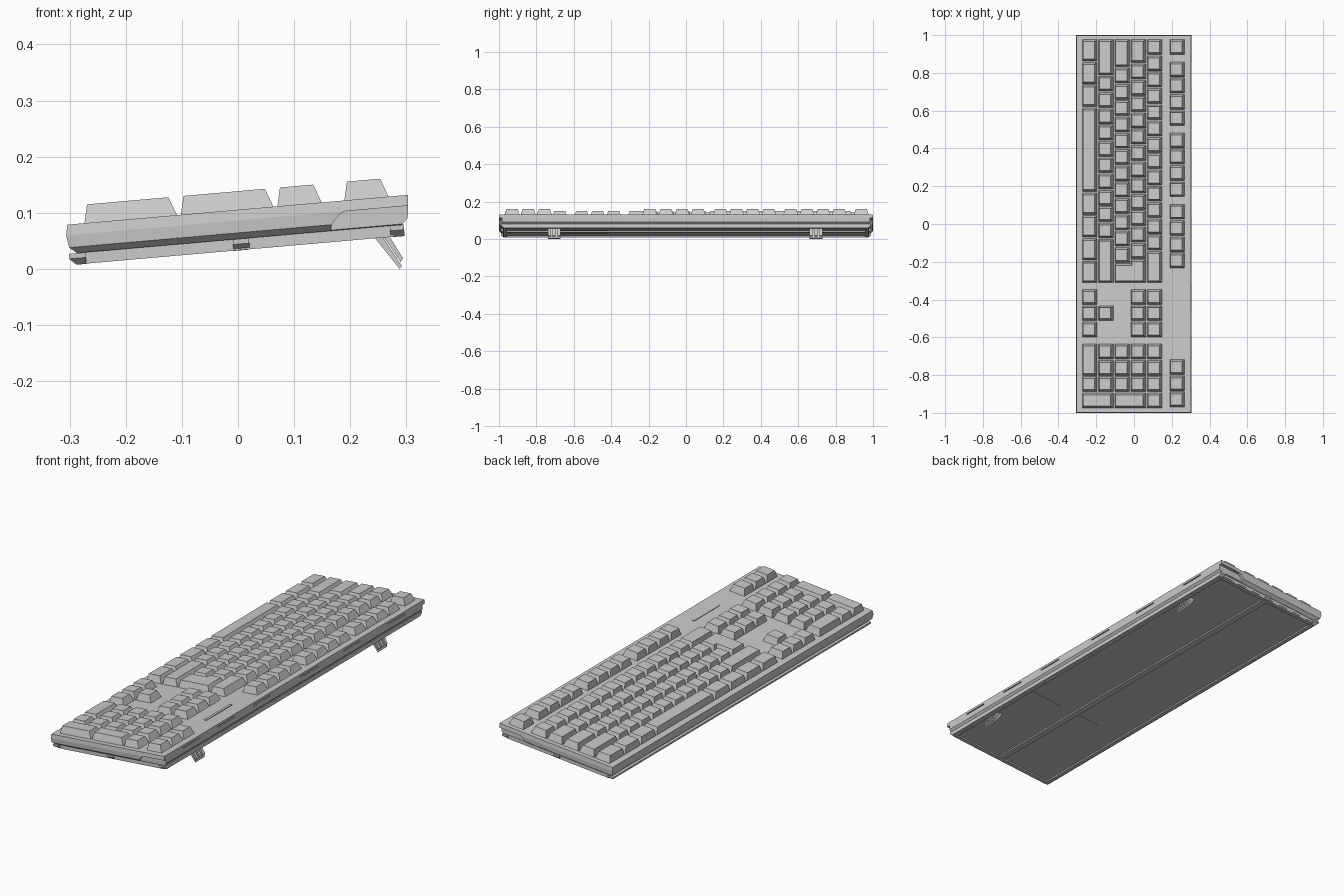
import bpy, bmesh, math
from mathutils import Matrix

if "Cube" in bpy.data.objects:
    bpy.data.objects.remove(bpy.data.objects["Cube"])

# Everything is modelled flat (u along x, w along z) and then tilted 5 degrees
TILT = Matrix.Rotation(math.radians(-5), 4, 'Y')
P = 0.0863            # key pitch
PLATE = 0.105         # height of the key plate before tilting


def finish(name, bm, tilt=True):
    bmesh.ops.recalc_face_normals(bm, faces=bm.faces)
    if tilt:
        bmesh.ops.transform(bm, matrix=TILT, verts=bm.verts)
    me = bpy.data.meshes.new(name)
    bm.to_mesh(me)
    bm.free()
    ob = bpy.data.objects.new(name, me)
    bpy.context.collection.objects.link(ob)
    return ob


def loft(bm, rings):
    """Closed solid through rings with equal vertex counts."""
    vs = [[bm.verts.new(p) for p in r] for r in rings]
    n = len(vs[0])
    for a, b in zip(vs, vs[1:]):
        for i in range(n):
            bm.faces.new((a[i], a[(i + 1) % n], b[(i + 1) % n], b[i]))
    bm.faces.new(vs[0])
    bm.faces.new(vs[-1])


def rect(u0, u1, y0, y1, w):
    return [(u0, y0, w), (u1, y0, w), (u1, y1, w), (u0, y1, w)]


def box(bm, u0, u1, y0, y1, w0, w1):
    loft(bm, [rect(u0, u1, y0, y1, w0), rect(u0, u1, y0, y1, w1)])


def prism(bm, profile, y0, y1):
    loft(bm, [[(u, y, w) for u, w in profile] for y in (y0, y1)])


# Upper case: slightly bulged sides and an undercut chamfer
bm = bmesh.new()
loft(bm, [rect(u0, u1, -h, h, w) for u0, u1, h, w in (
    (-.283, .298, .982, .053), (-.2965, .309, .998, .064),
    (-.300, .312, 1.0, .086), (-.296, .313, .998, PLATE))])
case = finish("upper_case", bm)

# Cutter: curved notches at both ends and vent slots along the back
bm = bmesh.new()
notch = [(.168, .045), (.173, .064), (.180, .072), (.188, .080), (.198, .0857),
         (.34, .0857), (.34, .045)]
for s in (-1, 1):
    prism(bm, notch, s * .984, s * 1.05)
for y in (-.795, -.525, -.25, .115, .44, .785):
    box(bm, .306, .33, y - .065, y + .065, .089, .094)
cutter = finish("case_cutter", bm)
cutter.hide_render = True
mod = case.modifiers.new("cut", 'BOOLEAN')
mod.object = cutter
mod.operation = 'DIFFERENCE'
mod.solver = 'EXACT'
dg = bpy.context.evaluated_depsgraph_get()
cut_mesh = bpy.data.meshes.new_from_object(case.evaluated_get(dg))
case.modifiers.clear()
case.data = cut_mesh
bpy.data.objects.remove(cutter)

# Lower tray: floor, rim and rails
bm = bmesh.new()
box(bm, -.283, .298, -.978, .978, .040, .055)
finish("lower_tray", bm)

bm = bmesh.new()
for s in (-1, 1):
    box(bm, -.27, .285, s * .957, s * .977, .033, .041)
finish("tray_end_rims", bm)

bm = bmesh.new()
for u0, u1 in ((-.298, -.268), (-.005, .024), (.276, .301)):
    edge = .0 if u0 > -.1 else .012
    loft(bm, [rect(u0 + edge, u1, -.972, .972, .0325),
              rect(u0, u1, -.988, .988, .044),
              rect(u0, u1, -.988, .988, .053)])
finish("tray_rails", bm)

# Shallow panels on the underside
bm = bmesh.new()
box(bm, .10, .276, -.72, -.42, .037, .041)
box(bm, -.13, -.005, -.72, -.42, .037, .041)
finish("bottom_panels", bm)

# Fold-out feet: a plate and three prongs each, modelled in world space
for side, yc in (("right", -.705), ("left", .695)):
    bm = bmesh.new()
    prism(bm, [(.240, .060), (.252, .066), (.292, .005), (.288, .0)], yc - .034, yc + .034)
    for d in (-.026, 0, .026):
        prism(bm, [(.252, .068), (.262, .071), (.294, .019), (.290, .012)],
              yc + d - .008, yc + d + .008)
    box(bm, .246, .262, yc - .034, yc + .034, .056, .072)
    finish(side + "_fold_out_foot", bm, tilt=False)

# Keys: tapered caps; each corner is (u, y, side facing u, side facing y)
GAP = .003


def cap(bm, corners):
    base, top = [], []
    for u, y, su, sy in corners:
        u, y = u - su * GAP, y - sy * GAP
        base.append((u, y, PLATE - .002))
        top.append((u - su * (.013 if su > 0 else .008), y - sy * .011, PLATE + .033))
    loft(bm, [base, top])


def key(bm, u0, y_left, wide=1, deep=1):
    u1, y0 = u0 + deep * P, y_left - wide * P
    cap(bm, [(u0, y0, -1, -1), (u1, y0, 1, -1), (u1, y_left, 1, 1), (u0, y_left, -1, 1)])


def key_row(bm, u0, y, widths):
    for k in widths:
        key(bm, u0, y, k)
        y -= k * P


ROW = [-.269 + i * P for i in range(5)]   # space row .. number row
F_ROW = .196
LEFT, NAV, PAD = .98, -.343, -.632

bm = bmesh.new()
key_row(bm, ROW[0], LEFT, [1.4] * 3 + [5.2] + [1.4] * 4)
key_row(bm, ROW[1], LEFT, [2.25] + [1] * 10 + [2.75])
key_row(bm, ROW[2], LEFT, [1.75] + [1] * 12)
key_row(bm, ROW[3], LEFT, [1.5] + [1] * 12)
key_row(bm, ROW[4], LEFT, [1] * 13 + [2])
finish("main_keys", bm)

# L-shaped enter key
bm = bmesh.new()
y_end, y_hi, y_lo = LEFT - 15 * P, LEFT - 13.5 * P, LEFT - 13.75 * P
cap(bm, [(ROW[2], y_end, -1, -1), (ROW[4], y_end, 1, -1), (ROW[4], y_hi, 1, 1),
         (ROW[3], y_hi, -1, 1), (ROW[3], y_lo, -1, 1), (ROW[2], y_lo, -1, 1)])
finish("enter_key", bm)

bm = bmesh.new()
key(bm, F_ROW, LEFT)
for y in (.862, .486, .108):
    key_row(bm, F_ROW, y, [1] * 4)
key_row(bm, F_ROW, -.714, [1] * 3)
finish("function_keys", bm)

bm = bmesh.new()
for r in (0, 3, 4):
    key_row(bm, ROW[r], NAV, [1] * 3)
key(bm, ROW[1], NAV - P)
finish("navigation_keys", bm)

bm = bmesh.new()
key_row(bm, ROW[0], PAD, [2, 1])
for r in (1, 2, 3):
    key_row(bm, ROW[r], PAD, [1] * 3)
key_row(bm, ROW[4], PAD, [1] * 4)
for r in (0, 2):
    key(bm, ROW[r], PAD - 3 * P, 1, 2)
finish("number_pad_keys", bm)

# Rounded indicator strip
bm = bmesh.new()
outline = []
for i in range(12):
    a = math.pi * (i if i < 6 else i - 1) / 5
    outline.append((.236 + .007 * math.cos(a),
                    -.475 + (.095 if i < 6 else -.095) + .007 * math.sin(a)))
loft(bm, [[(u, y, w) for u, y in outline] for w in (PLATE - .002, PLATE + .003)])
finish("indicator_strip", bm)
